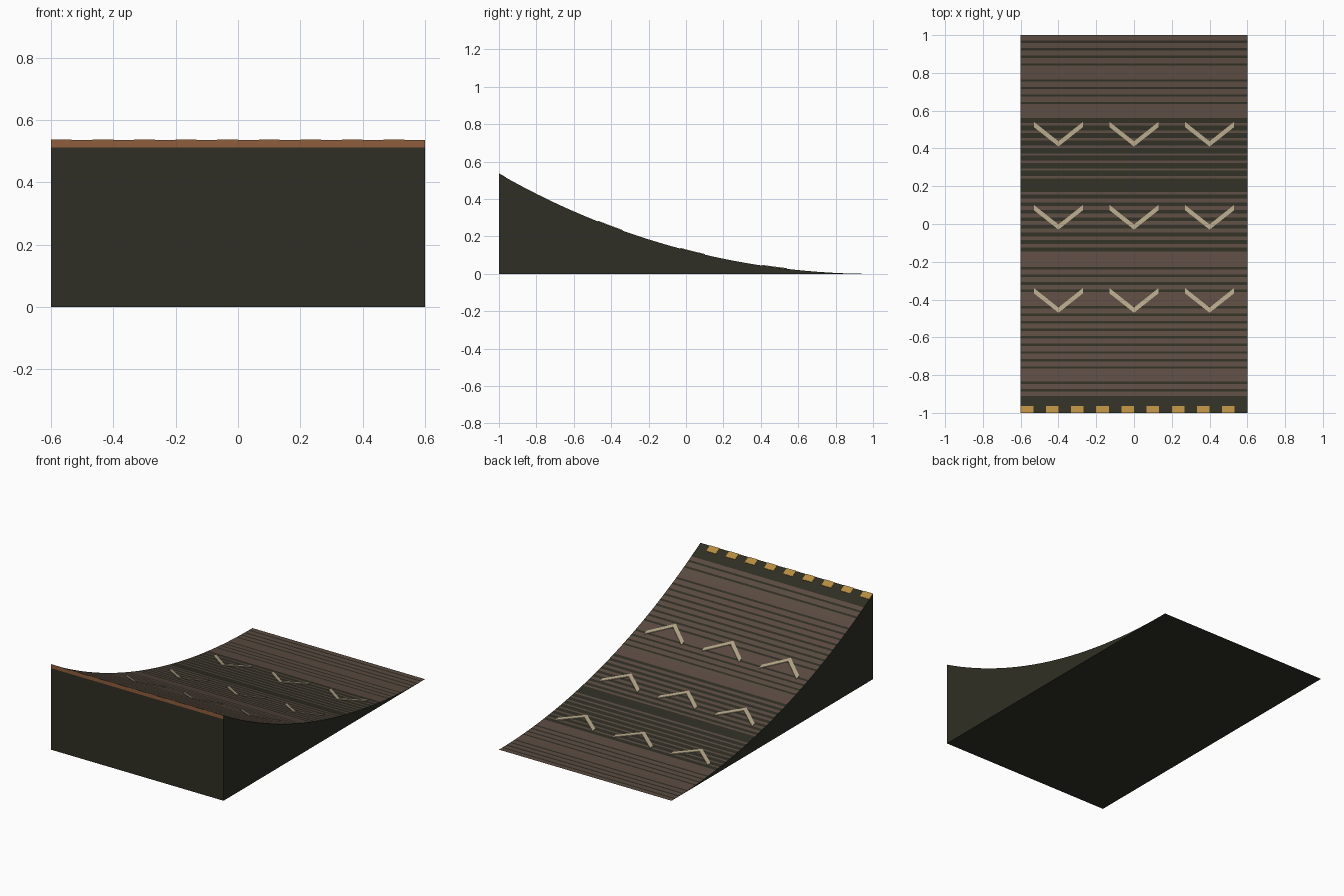
import bpy, bmesh, math

cube = bpy.data.objects.get("Cube")
if cube:
    bpy.data.objects.remove(cube, do_unlink=True)

HALF_W = 0.6      # half the ramp width
RADIUS = 4.0      # radius of the curved riding surface
TRIM_Z = 0.512    # lower edge of the front lip trim


def material(name, rgb):
    m = bpy.data.materials.new(name)
    m.use_nodes = True
    m.diffuse_color = (*rgb, 1)
    m.node_tree.nodes["Principled BSDF"].inputs["Base Color"].default_value = (*rgb, 1)
    return m


dark = material("dark olive", (0.028, 0.028, 0.018))
brown = material("worn brown", (0.102, 0.069, 0.052))
rust = material("rust orange", (0.27, 0.11, 0.045))
sand = material("sand paint", (0.44, 0.37, 0.24))
amber = material("amber paint", (0.46, 0.265, 0.05))


def height(y):
    return RADIUS - math.sqrt(RADIUS ** 2 - (1 - y) ** 2)


def finish(name, bm, mats):
    bmesh.ops.recalc_face_normals(bm, faces=bm.faces)
    mesh = bpy.data.meshes.new(name)
    bm.to_mesh(mesh)
    bm.free()
    for m in mats:
        mesh.materials.append(m)
    ob = bpy.data.objects.new(name, mesh)
    bpy.context.collection.objects.link(ob)
    return ob


# Dark bands across the deck: first centre, count, width (spaced one pitch apart)
PITCH = 0.04
groups = [(0.965, 4, 0.013), (0.76, 4, 0.013), (0.548, 8, 0.027),
          (0.205, 1, 0.07), (0.145, 8, 0.02), (-0.235, 4, 0.013),
          (-0.44, 6, 0.014), (-0.68, 3, 0.013), (-0.84, 2, 0.013),
          (-0.955, 1, 0.09)]
bands = [(c - i * PITCH - w / 2, c - i * PITCH + w / 2)
         for c, n, w in groups for i in range(n)]

# Ramp body: side profile extruded across the width, deck coloured by band
cuts = {round(-1 + i * PITCH, 3) for i in range(51)}
cuts |= {round(edge, 3) for band in bands for edge in band}
ys = sorted(cuts)
profile = [(-1, 0), (-1, TRIM_Z)] + [(y, height(y)) for y in ys]

bm = bmesh.new()
left = [bm.verts.new((HALF_W, y, z)) for y, z in profile]
right = [bm.verts.new((-HALF_W, y, z)) for y, z in profile]
bm.faces.new(left)
bm.faces.new(right[::-1])
for i in range(len(profile)):
    j = (i + 1) % len(profile)
    face = bm.faces.new((left[i], right[i], right[j], left[j]))
    mid = (profile[i][0] + profile[j][0]) / 2
    if i == 1:
        face.material_index = 2
    elif i > 1 and j > 0 and not any(a < mid < b for a, b in bands):
        face.material_index = 1
finish("ramp_body", bm, [dark, brown, rust])


def deck_plate(bm, outline, lift=0.004):
    """Thin plate on the deck: rows of (x, low y, high y) joined in order."""
    rows = []
    for x, lo, hi in outline:
        rows.append([bm.verts.new((x, y, height(y) + dz)) for y, dz in
                     ((lo, lift), (hi, lift), (hi, 0), (lo, 0))])
    for a, b in zip(rows, rows[1:]):
        for k in range(4):
            n = (k + 1) % 4
            bm.faces.new((a[k], a[n], b[n], b[k]))
    bm.faces.new(rows[0])
    bm.faces.new(rows[-1][::-1])


# Chevron arrows: three rows of three
bm = bmesh.new()
STEPS = 6
for tip in (0.41, -0.03, -0.47):
    for cx in (-0.4, 0, 0.4):
        outline = []
        for s in range(-STEPS, STEPS + 1):
            lo = tip + 0.103 * abs(s) / STEPS
            outline.append((cx + 0.13 * s / STEPS, lo, lo + 0.028))
        deck_plate(bm, outline)
finish("chevron_markings", bm, [sand])

# Dashed warning line along the high edge
bm = bmesh.new()
for i in range(9):
    x = -HALF_W + i * HALF_W * 2 / 9
    deck_plate(bm, [(x, -1, -0.963), (x + HALF_W / 9, -1, -0.963)], 0.002)
finish("lip_dashes", bm, [amber])
